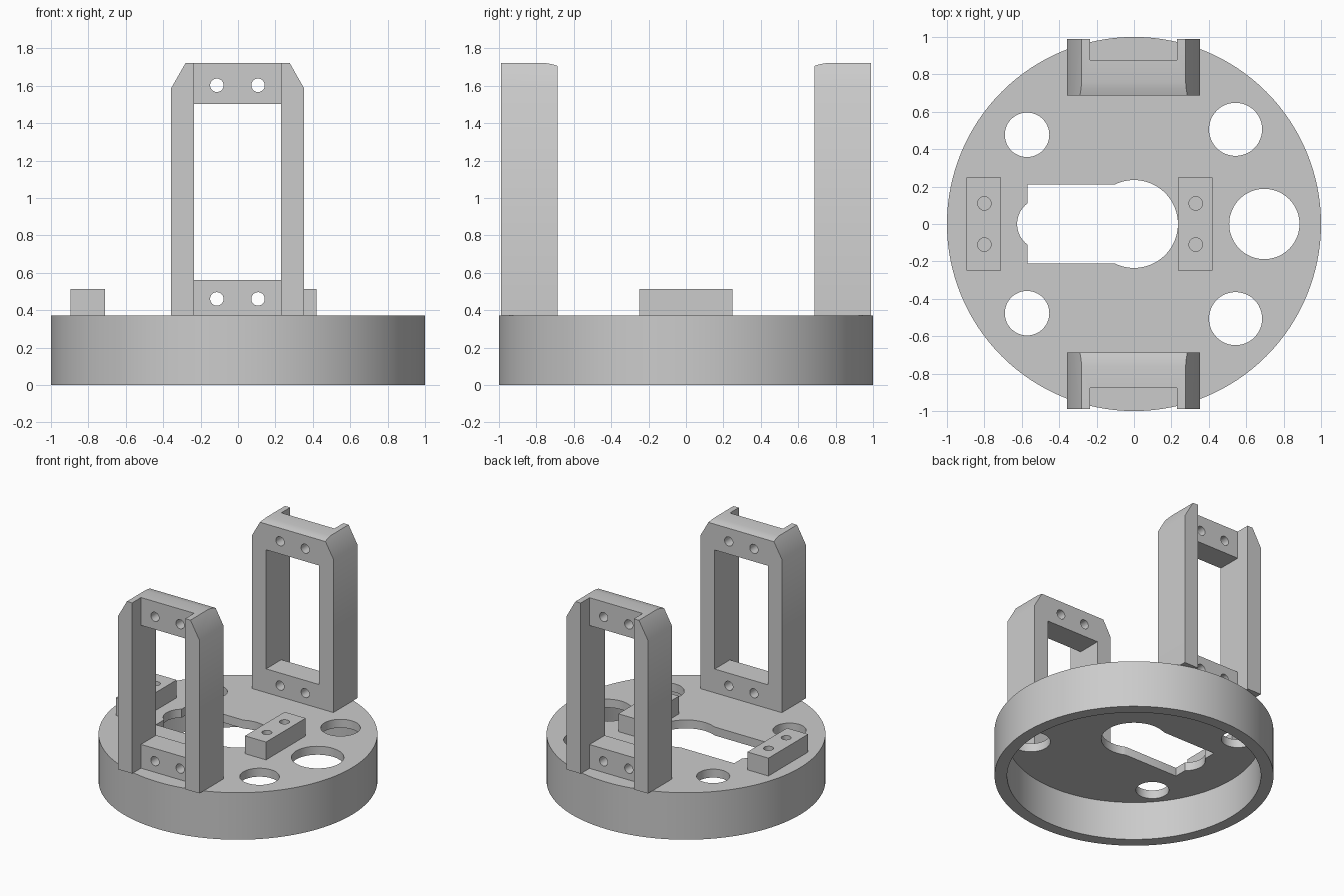
import bpy, bmesh
from math import pi, cos, sin, asin

if "Cube" in bpy.data.objects:
    bpy.data.objects.remove(bpy.data.objects["Cube"])

TOP = 0.372          # top of the base plate
AXES = {'x': lambda a, b, c: (c, a, b),
        'y': lambda a, b, c: (a, c, b),
        'z': lambda a, b, c: (a, b, c)}


def arc(cx, cy, r, a0=0.0, a1=2 * pi, n=32):
    """Points on an arc; a full circle leaves out the repeated end point."""
    steps = n if a1 - a0 > 2 * pi - 1e-6 else n + 1
    return [(cx + r * cos(a0 + (a1 - a0) * i / n),
             cy + r * sin(a0 + (a1 - a0) * i / n)) for i in range(steps)]


def rect(a0, a1, b0, b1):
    return [(a0, b0), (a1, b0), (a1, b1), (a0, b1)]


def prism(name, profile, c0, c1, axis='z'):
    """Extrude a flat profile along an axis from c0 to c1."""
    bm = bmesh.new()
    face = bm.faces.new([bm.verts.new(AXES[axis](a, b, c0)) for a, b in profile])
    moved = bmesh.ops.extrude_face_region(bm, geom=[face], use_keep_orig=True)
    verts = [v for v in moved['geom'] if isinstance(v, bmesh.types.BMVert)]
    bmesh.ops.translate(bm, verts=verts, vec=AXES[axis](0, 0, c1 - c0))
    bmesh.ops.recalc_face_normals(bm, faces=bm.faces)
    mesh = bpy.data.meshes.new(name)
    bm.to_mesh(mesh)
    bm.free()
    obj = bpy.data.objects.new(name, mesh)
    bpy.context.collection.objects.link(obj)
    return obj


def activate(obj):
    bpy.ops.object.select_all(action='DESELECT')
    obj.select_set(True)
    bpy.context.view_layer.objects.active = obj


def cut(obj, profile, c0, c1, axis='z'):
    """Subtract a prism from an object."""
    cutter = prism('cutter', profile, c0, c1, axis)
    cutter.hide_render = True
    mod = obj.modifiers.new('cut', 'BOOLEAN')
    mod.operation = 'DIFFERENCE'
    mod.solver = 'EXACT'
    mod.object = cutter
    activate(obj)
    bpy.ops.object.modifier_apply(modifier=mod.name)
    bpy.data.objects.remove(cutter, do_unlink=True)


def finish(obj):
    activate(obj)
    bpy.ops.object.shade_smooth_by_angle(angle=pi / 6)


# Round base, hollow underneath
base = prism('base', arc(0, 0, 1, n=128), 0, TOP)
cut(base, arc(0, 0, 0.91, n=128), -0.1, 0.305)

# Round openings in the plate
holes = [(0.697, 0, 0.188)]
for s in (-1, 1):
    holes += [(0.543, s * 0.506, 0.142), (-0.572, s * 0.477, 0.119)]
for x, y, r in holes:
    cut(base, arc(x, y, r, n=48), 0.2, 0.5)

# Central keyhole: big circle, straight slot, small round end
a, b = asin(0.212 / 0.235), asin(0.8)
keyhole = (arc(0, 0, 0.235, a - pi, pi - a, 48)
           + [(-0.57, 0.212)]
           + arc(-0.4875, 0, 0.1375, pi - b, pi + b, 16)
           + [(-0.57, -0.212)])
cut(base, keyhole, 0.2, 0.5)
finish(base)

# Mounting blocks with two blind screw holes each
for name, x in (('left_mounting_block', -0.803), ('right_mounting_block', 0.327)):
    block = prism(name, rect(x - 0.092, x + 0.092, -0.248, 0.248), TOP, 0.513)
    for y in (-0.11, 0.11):
        cut(block, arc(x + 0.003, y, 0.036), TOP - 0.1, 0.6)
    finish(block)

# Upright frames: chamfered outline, window, outer channel, screw holes
outline = [(-0.358, TOP), (0.354, TOP), (0.354, 1.585), (0.276, 1.722),
           (-0.28, 1.722), (-0.358, 1.585)]
for name, s in (('front_frame', -1), ('back_frame', 1)):
    frame = prism(name, outline, s * 0.687, s * 0.988, 'y')
    # gentle fall of the top towards the inside
    slope = [(0.76, 1.722), (0.72, 1.716), (0.68, 1.704), (0.68, 1.8), (0.76, 1.8)]
    cut(frame, [(s * y, z) for y, z in slope], -0.5, 0.5, 'x')
    cut(frame, rect(-0.235, 0.23, 0.2, 1.9), s * 0.877, s * 1.1, 'y')
    cut(frame, rect(-0.235, 0.23, 0.56, 1.502), s * 0.5, s * 1.1, 'y')
    for x in (-0.113, 0.107):
        for z in (0.46, 1.602):
            cut(frame, arc(x, z, 0.036), s * 0.5, s * 1.1, 'y')
    finish(frame)
